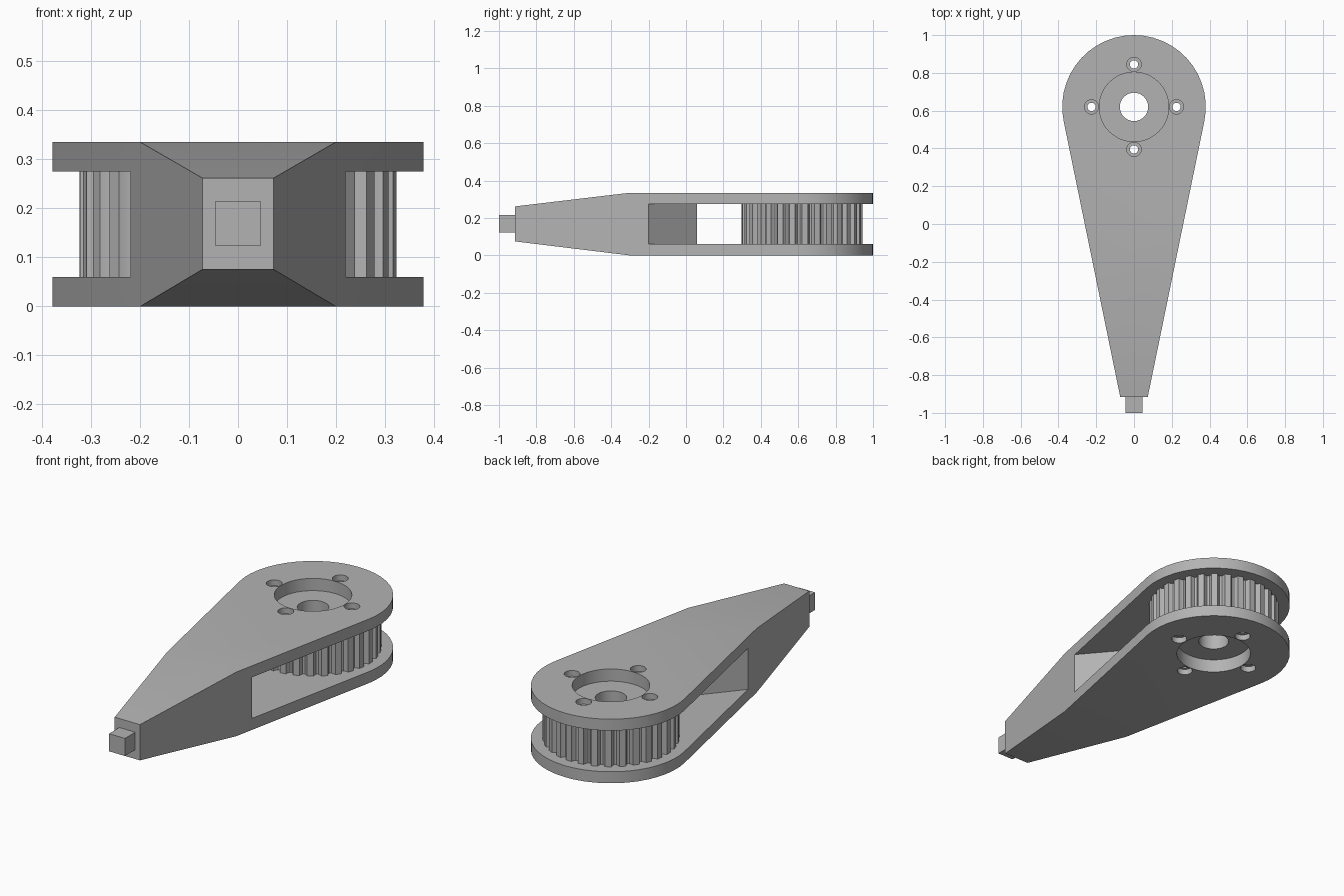
import bpy, bmesh
from math import sin, cos, pi, radians
from mathutils import Matrix

if "Cube" in bpy.data.objects:
    bpy.data.objects.remove(bpy.data.objects["Cube"], do_unlink=True)

HEIGHT, PLATE = 0.335, 0.06
CENTRE_Y, ROUND = 0.62, 0.38
SIDE_VIEW = Matrix(((0, 0, 1, 0), (1, 0, 0, 0), (0, 1, 0, 0), (0, 0, 0, 1)))

grey = bpy.data.materials.new("plain grey")
grey.use_nodes = True
grey.diffuse_color = (0.45, 0.45, 0.45, 1)
grey.node_tree.nodes["Principled BSDF"].inputs["Base Color"].default_value = grey.diffuse_color


def prism(name, outline, low, high, turn=Matrix()):
    """Extrude a closed 2D outline between two levels."""
    bm = bmesh.new()
    base = bm.faces.new([bm.verts.new((u, v, low)) for u, v in outline])
    top = bmesh.ops.extrude_face_region(bm, geom=[base])["geom"]
    verts = [g for g in top if isinstance(g, bmesh.types.BMVert)]
    bmesh.ops.translate(bm, verts=verts, vec=(0, 0, high - low))
    bm.transform(turn)
    bmesh.ops.recalc_face_normals(bm, faces=bm.faces)
    mesh = bpy.data.meshes.new(name)
    bm.to_mesh(mesh)
    bm.free()
    obj = bpy.data.objects.new(name, mesh)
    bpy.context.collection.objects.link(obj)
    mesh.materials.append(grey)
    return obj


def circle(x, y, r, n=32):
    return [(x + r * cos(2 * pi * i / n), y + r * sin(2 * pi * i / n)) for i in range(n)]


def carve(target, tool, operation="DIFFERENCE"):
    bpy.context.view_layer.objects.active = target
    mod = target.modifiers.new("carve", "BOOLEAN")
    mod.object, mod.operation, mod.solver = tool, operation, "EXACT"
    bpy.ops.object.modifier_apply(modifier=mod.name)


def cutter(outline, low, high, targets):
    tool = prism("cutter", outline, low, high)
    for target in targets:
        carve(target, tool)
    bpy.data.objects.remove(tool, do_unlink=True)


# Teardrop arm body
start = radians(-11.6)
steps = 26
arc = [start + (pi - 2 * start) * i / steps for i in range(steps + 1)]
outline = [(ROUND * cos(a), CENTRE_Y + ROUND * sin(a)) for a in arc]
outline += [(-0.073, -0.915), (0.073, -0.915)]
body = prism("arm_body", outline, 0, HEIGHT)

# Nose tapered in height
side = [(-0.915, 0.075), (-0.3, 0), (1.1, 0), (1.1, HEIGHT), (-0.3, HEIGHT), (-0.915, 0.262)]
taper = prism("cutter", side, -0.6, 0.6, SIDE_VIEW)
carve(body, taper, "INTERSECT")
bpy.data.objects.remove(taper, do_unlink=True)

# Slot between the two plates, with a wedge-shaped front wall
slot = [(0, 0.06), (0.5, -0.53), (0.5, 1.2), (-0.5, 1.2), (-0.5, -0.53)]
cutter(slot, PLATE, HEIGHT - PLATE, [body])

# Toothed pulley with rounded grooves
TEETH, RIM, DEPTH = 30, 0.324, 0.024
teeth = []
for t in range(TEETH):
    for part, drop in ((0, 0), (0.46, 0), (0.54, 0.6), (0.64, 0.94), (0.73, 1),
                       (0.82, 0.94), (0.92, 0.6)):
        a = 2 * pi * (t + part) / TEETH
        r = RIM - DEPTH * drop
        teeth.append((r * cos(a), CENTRE_Y + r * sin(a)))
pulley = prism("toothed_pulley", teeth, PLATE, HEIGHT - PLATE)

# Axle bore and hub recesses
cutter(circle(0, CENTRE_Y, 0.075), -0.1, 0.5, [pulley])
cutter(circle(0, CENTRE_Y, 0.184, 48), HEIGHT - PLATE - 0.004, 0.5, [body, pulley])
cutter(circle(0, CENTRE_Y, 0.184, 48), -0.1, PLATE + 0.01, [body, pulley])

# Four counterbored screw holes
for k in range(4):
    x, y = 0.225 * cos(k * pi / 2), CENTRE_Y + 0.225 * sin(k * pi / 2)
    cutter(circle(x, y, 0.022, 20), -0.1, 0.5, [body, pulley])
    cutter(circle(x, y, 0.038, 20), HEIGHT - 0.03, 0.5, [body])
    cutter(circle(x, y, 0.038, 20), -0.1, 0.03, [body])

# Square peg at the nose
peg = prism("nose_peg", [(-0.046, -1), (0.046, -1), (0.046, -0.91), (-0.046, -0.91)], 0.123, 0.215)

for obj in (body, pulley):
    bpy.ops.object.select_all(action="DESELECT")
    obj.select_set(True)
    bpy.context.view_layer.objects.active = obj
    bpy.ops.object.shade_smooth_by_angle(angle=radians(30))
